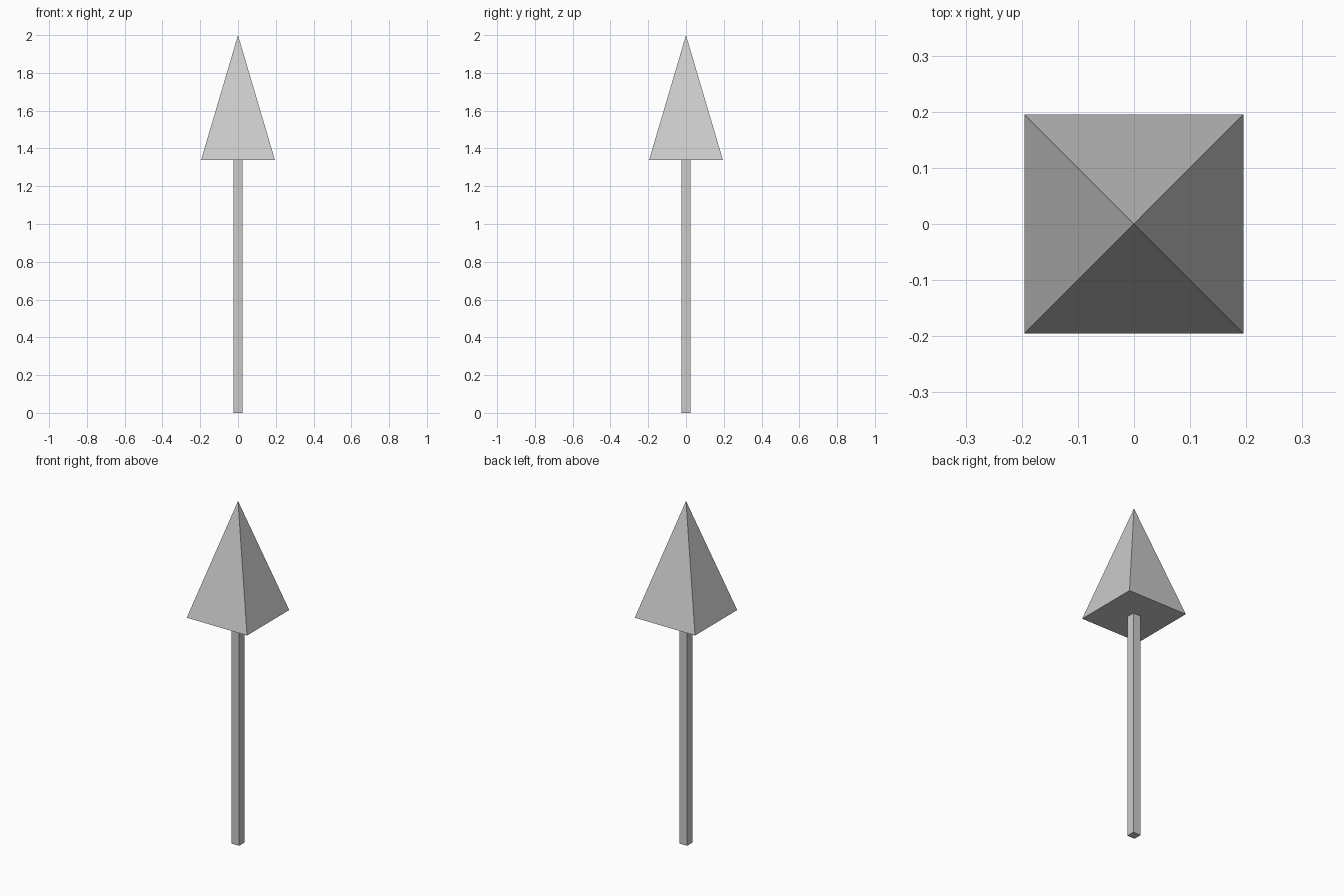
import bpy
import math

if "Cube" in bpy.data.objects:
    bpy.data.objects.remove(bpy.data.objects["Cube"])

HEAD_BASE = 1.34   # height where the head sits on the shaft
TOP = 2.0


def square_cone(name, half_base, half_top, z0, z1):
    """Four-sided prism or pyramid with sides square to the axes."""
    bpy.ops.mesh.primitive_cone_add(
        vertices=4,
        radius1=half_base * math.sqrt(2),
        radius2=half_top * math.sqrt(2),
        depth=z1 - z0,
        location=(0, 0, (z0 + z1) / 2),
        rotation=(0, 0, math.pi / 4),
    )
    obj = bpy.context.object
    obj.name = name
    bpy.ops.object.transform_apply(location=True, rotation=True, scale=True)
    return obj


# Square shaft
square_cone("shaft", 0.025, 0.025, 0, HEAD_BASE)

# Pyramid head
square_cone("pointed_head", 0.195, 0, HEAD_BASE, TOP)
